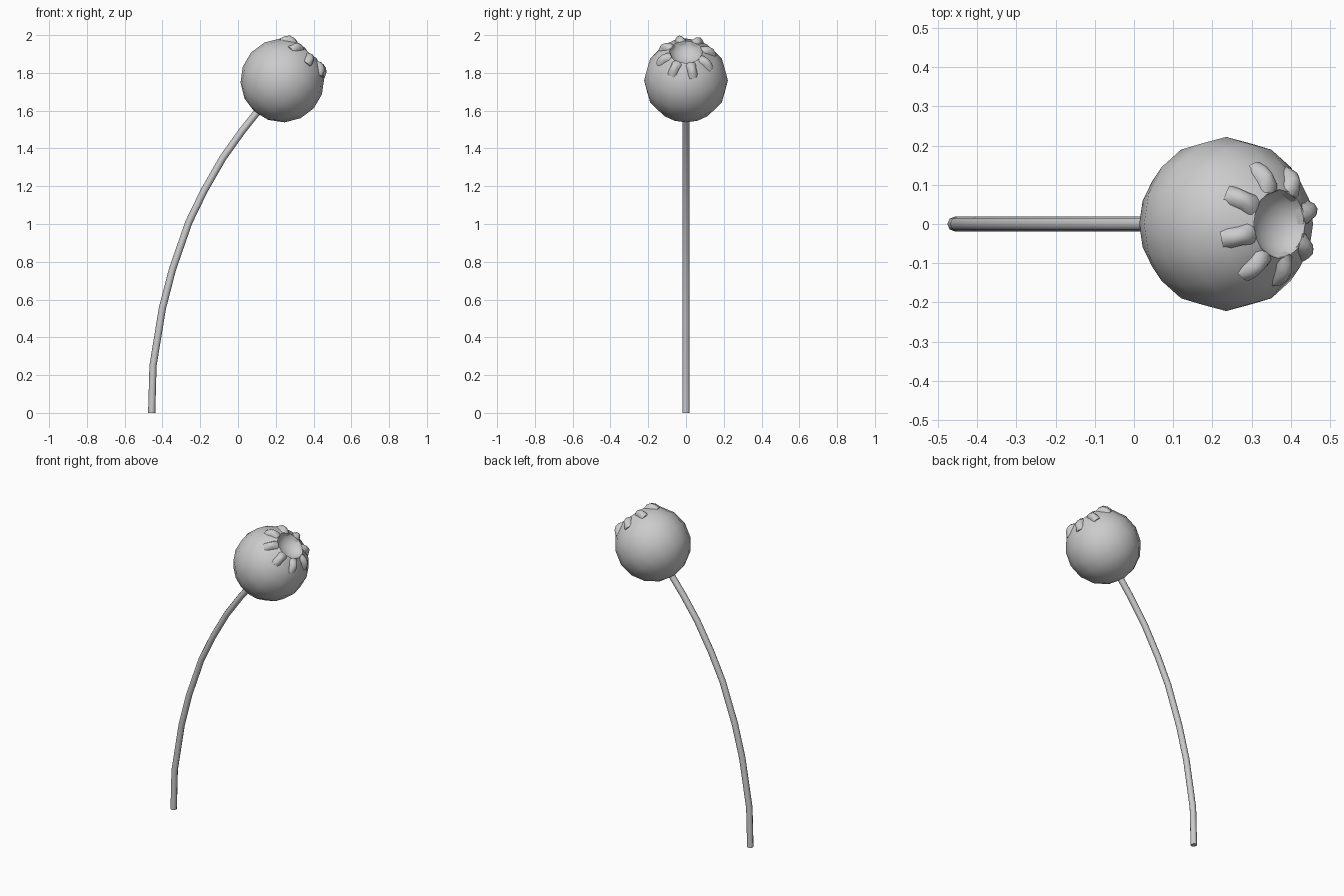
import bpy, bmesh
from math import sin, cos, pi, radians
from mathutils import Matrix, Vector

if "Cube" in bpy.data.objects:
    bpy.data.objects.remove(bpy.data.objects["Cube"])

TILT = radians(42)
HEAD = Matrix.Translation((0.235, 0, 1.76)) @ Matrix.Rotation(TILT, 4, 'Y')
R = 0.222


def finish(bm, name, angle):
    bmesh.ops.recalc_face_normals(bm, faces=bm.faces[:])
    me = bpy.data.meshes.new(name)
    bm.to_mesh(me)
    bm.free()
    ob = bpy.data.objects.new(name, me)
    bpy.context.collection.objects.link(ob)
    ob.matrix_world = HEAD
    bpy.ops.object.select_all(action='DESELECT')
    ob.select_set(True)
    bpy.context.view_layer.objects.active = ob
    bpy.ops.object.shade_smooth_by_angle(angle=radians(angle))
    return ob


# Seed pod: turned low-poly ball with a hollow cup at the top
SIDES = 16
profile = [(R * sin(radians(a)), -R * cos(radians(a)))
           for a in (22.5, 45, 67.5, 90, 112.5, 135)]
profile += [(0.088, 0.203), (0.078, 0.182), (0.055, 0.163), (0.028, 0.153)]
bm = bmesh.new()
rings = [[bm.verts.new((r * cos(2 * pi * i / SIDES), r * sin(2 * pi * i / SIDES), z))
          for i in range(SIDES)] for r, z in profile]
for a, b in zip(rings, rings[1:]):
    for i in range(SIDES):
        j = (i + 1) % SIDES
        bm.faces.new((a[i], a[j], b[j], b[i]))
for ring, z in ((rings[0], -R), (rings[-1], 0.15)):
    tip = bm.verts.new((0, 0, z))
    for i in range(SIDES):
        bm.faces.new((ring[i], ring[(i + 1) % SIDES], tip))
finish(bm, "seed_pod", 50)

# Crown: eight arched lobes fanning out from the rim of the cup
# each station: polar angle, crest distance, half width
stations = [(22.5, 0.220, 0.034), (27, 0.235, 0.031), (33, 0.243, 0.027),
            (39, 0.240, 0.028), (46, 0.226, 0.031)]
ARC = 6
bm = bmesh.new()
for k in range(8):
    spin = Matrix.Rotation(radians(15 + 45 * k), 3, 'Z')
    rows = []
    for ang, crest, w in stations:
        t = radians(ang)
        row = []
        for i in range(ARC + 1):
            p = pi * i / ARC
            d = 0.200 + (crest - 0.200) * sin(p)
            row.append(bm.verts.new(spin @ Vector((d * sin(t), w * cos(p), d * cos(t)))))
        rows.append(row)
    for a, b in zip(rows, rows[1:]):
        for i in range(ARC):
            bm.faces.new((a[i], a[i + 1], b[i + 1], b[i]))
        bm.faces.new((a[ARC], a[0], b[0], b[ARC]))
    bm.faces.new(rows[0])
    bm.faces.new(rows[-1])
finish(bm, "crown_lobes", 50)

# Stem: bent tube running from the ground into the pod
path = [(-0.457, 0), (-0.45, 0.25), (-0.40, 0.555), (-0.347, 0.76), (-0.26, 1.01),
        (-0.18, 1.175), (-0.08, 1.35), (0.02, 1.49), (0.10, 1.59), (0.15, 1.65)]
cu = bpy.data.curves.new("stem", 'CURVE')
cu.dimensions = '3D'
cu.bevel_depth = 0.019
cu.bevel_resolution = 2
cu.use_fill_caps = True
sp = cu.splines.new('POLY')
sp.points.add(len(path) - 1)
for pt, (x, z) in zip(sp.points, path):
    pt.co = (x, 0, z, 1)
sp.use_smooth = True
stem = bpy.data.objects.new("stem", cu)
bpy.context.collection.objects.link(stem)
